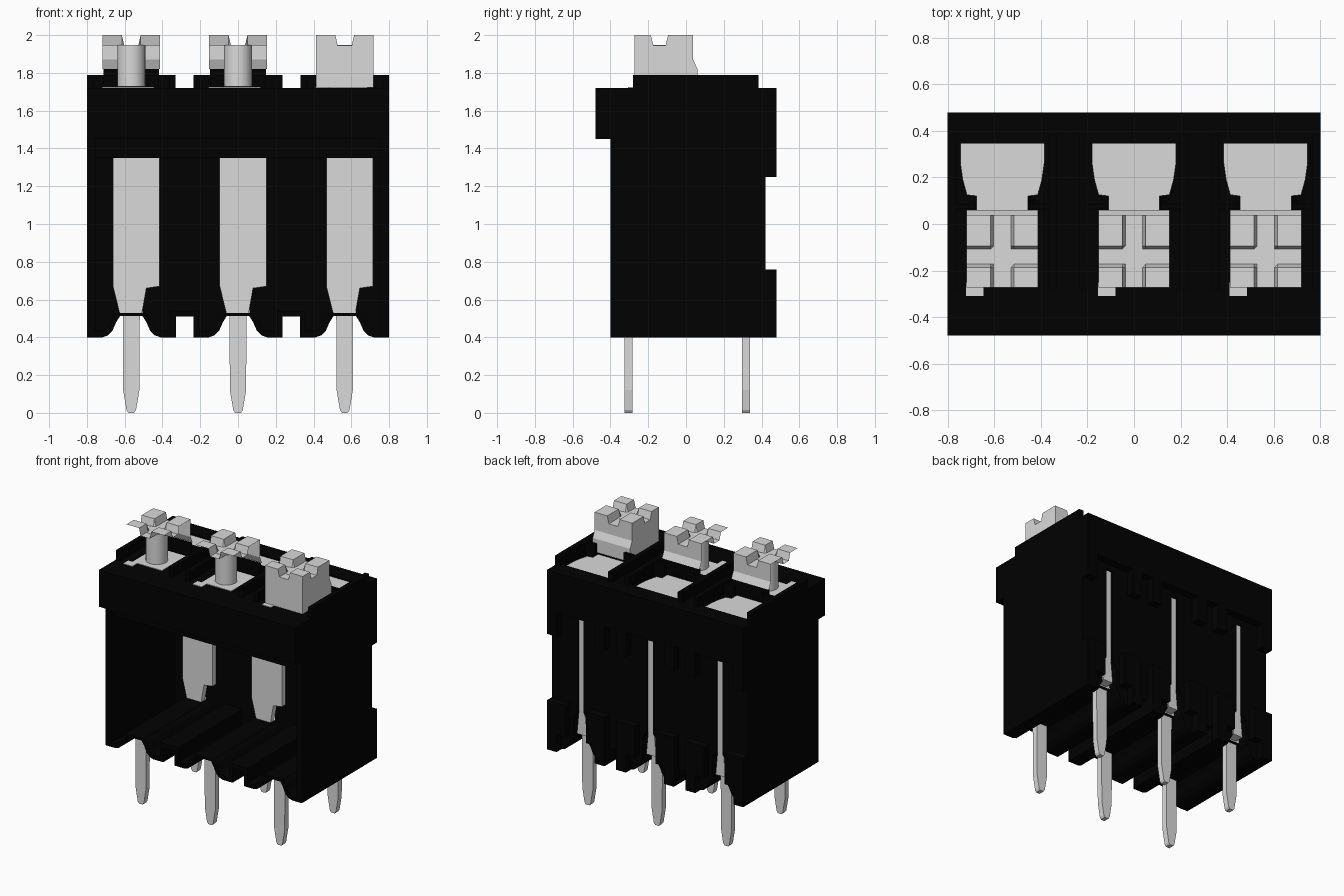
import bpy, bmesh, math
from mathutils import Vector

cube = bpy.data.objects.get("Cube")
if cube:
    bpy.data.objects.remove(cube, do_unlink=True)


def material(name, rgb):
    m = bpy.data.materials.new(name)
    m.use_nodes = True
    m.diffuse_color = (*rgb, 1)
    bsdf = next(n for n in m.node_tree.nodes if n.type == 'BSDF_PRINCIPLED')
    bsdf.inputs["Base Color"].default_value = (*rgb, 1)
    return m


BLACK = material("black plastic", (0.0004, 0.0004, 0.0004))
METAL = material("light grey metal", (0.70, 0.70, 0.70))
POLES = (-0.565, 0.0, 0.565)


def finish(name, bm, mat):
    bmesh.ops.recalc_face_normals(bm, faces=bm.faces)
    me = bpy.data.meshes.new(name)
    bm.to_mesh(me)
    bm.free()
    me.materials.append(mat)
    ob = bpy.data.objects.new(name, me)
    bpy.context.collection.objects.link(ob)
    return ob


def boxes(name, mat, *bounds):
    """One object from boxes given as (x0, x1, y0, y1, z0, z1)."""
    bm = bmesh.new()
    for x0, x1, y0, y1, z0, z1 in bounds:
        vs = bmesh.ops.create_cube(bm, size=1)["verts"]
        for v in vs:
            v.co = Vector(((x0 + x1) / 2 + v.co.x * (x1 - x0),
                           (y0 + y1) / 2 + v.co.y * (y1 - y0),
                           (z0 + z1) / 2 + v.co.z * (z1 - z0)))
    return finish(name, bm, mat)


def prism(name, mat, pts, lo, hi, axis='y'):
    """Extrude an outline in the xz plane (axis y) or the xy plane (axis z)."""
    place = (lambda a, b: (a, lo, b)) if axis == 'y' else (lambda a, b: (a, b, lo))
    bm = bmesh.new()
    face = bm.faces.new([bm.verts.new(place(a, b)) for a, b in pts])
    ext = bmesh.ops.extrude_face_region(bm, geom=[face])["geom"]
    step = (0, hi - lo, 0) if axis == 'y' else (0, 0, hi - lo)
    bmesh.ops.translate(bm, vec=step, verts=[v for v in ext if isinstance(v, bmesh.types.BMVert)])
    return finish(name, bm, mat)


def mirrored(c, half):
    """Left half outline as offsets, mirrored about x = c."""
    return [(c - a, z) for a, z in half] + [(c + a, z) for a, z in reversed(half)]


def corrugated(base, arch, notch):
    """Line across the model with an arch at each pole and notches between."""
    pts = [(-0.8, base)]
    for i, c in enumerate(POLES):
        pts += mirrored(c, arch)
        if i < 2:
            pts += mirrored(c + 0.2825, notch)
    return pts + [(0.8, base)]


# Corrugated floor and the slotted back wall
curve = [(0.155, 0.40), (0.125, 0.41), (0.10, 0.435), (0.08, 0.48), (0.06, 0.512)]
over = [(0.175, 0.43), (0.14, 0.44), (0.118, 0.465), (0.098, 0.505), (0.075, 0.528)]
slit = curve + [(0.06, 0.67), (0.025, 0.71), (0.025, 1.39)]
notch = [(0.047, 0.40), (0.047, 0.51)]
under = corrugated(0.40, curve, notch)
top = corrugated(0.43, over, [(0.075, 0.43), (0.075, 0.54)])
prism("floor", BLACK, under + top[::-1], -0.40, 0.345)
prism("back_wall", BLACK, corrugated(0.40, slit, notch) + [(0.8, 1.72), (-0.8, 1.72)], 0.345, 0.42)

# Side walls with stepped back edge
for s, side in ((1, "left"), (-1, "right")):
    a, b = sorted((s * 0.755, s * 0.80))
    boxes(side + "_wall", BLACK, (a, b, -0.40, 0.42, 0.40, 1.72),
          (a, b, 0.42, 0.478, 0.40, 0.76), (a, b, 0.42, 0.478, 1.25, 1.72))

# Back ribs: upper and lower rows, split by the slits and grooves
ribs = [(-0.8, 0.8, 0.42, 0.478, 1.43, 1.72)]
for c in POLES:
    for s in (-1, 1):
        a, b = sorted((c + s * 0.155, c + s * 0.235))
        ribs += [(a, b, 0.42, 0.478, 0.40, 0.76), (a, b, 0.42, 0.478, 1.25, 1.43)]
        a, b = sorted((c + s * 0.085, c + s * 0.155))
        ribs.append((a, b, 0.42, 0.478, 0.53, 0.76))
boxes("back_ribs", BLACK, *ribs)

# Front band, inner lip and thin deck around the openings
boxes("front_band", BLACK, (-0.8, 0.8, -0.478, -0.36, 1.45, 1.72),
      (-0.755, 0.755, -0.36, -0.32, 1.35, 1.72))
deck = [(-0.755, 0.755, -0.32, 0.06, 1.68, 1.72)]
for n in (-0.2825, 0.2825):
    deck.append((n - 0.0825, n + 0.0825, 0.06, 0.345, 1.68, 1.72))
boxes("top_deck", BLACK, *deck)

# Raised rims on both sides of each pole, with stops beside the clamp neck
rims = []
for c in POLES:
    for s in (-1, 1):
        a, b = sorted((c + s * 0.20, c + s * 0.235))
        rims.append((a, b, -0.28, 0.385, 1.72, 1.79))
        a, b = sorted((c + s * 0.115, c + s * 0.20))
        rims.append((a, b, 0.064, 0.085, 1.68, 1.79))
    rims.append((c - 0.148, c + 0.148, 0.045, 0.058, 1.72, 1.82))
boxes("raised_rims", BLACK, *rims)


# Button with a cross of grooves on top; the open kind keeps only its top and back
def button(name, c, closed):
    xs = [-0.153, -0.05, -0.037, 0.037, 0.05, 0.153]
    ys = [-0.273, -0.187, -0.172, -0.108, -0.095, 0.038]
    bm = bmesh.new()
    grid = [[bm.verts.new((c + x, y, 1.945 if i in (2, 3) or j in (2, 3) else 2.0))
             for j, y in enumerate(ys)] for i, x in enumerate(xs)]
    for i in range(5):
        for j in range(5):
            bm.faces.new((grid[i][j], grid[i + 1][j], grid[i + 1][j + 1], grid[i][j + 1]))
    rim = [e for e in bm.edges if e.is_boundary
           and (closed or all(v.co.y > 0.03 for v in e.verts))]
    levels = [(1.87, 0.038), (1.82, 0.061)] + ([(1.722, 0.061)] if closed else [])
    for z, back in levels:
        geom = bmesh.ops.extrude_edge_only(bm, edges=rim)["geom"]
        for v in (g for g in geom if isinstance(g, bmesh.types.BMVert)):
            v.co.z = z
            if v.co.y > 0.02:
                v.co.y = back
        rim = [g for g in geom if isinstance(g, bmesh.types.BMEdge)
               and abs(g.verts[0].co.z - z) < 1e-5 and abs(g.verts[1].co.z - z) < 1e-5]
    finish(name, bm, METAL)


def post(name, c):
    bm = bmesh.new()
    bmesh.ops.create_cone(bm, cap_ends=True, segments=32, radius1=0.074, radius2=0.074, depth=0.22)
    bmesh.ops.translate(bm, vec=(c, -0.138, 1.837), verts=bm.verts)
    ob = finish(name, bm, METAL)
    bpy.ops.object.select_all(action='DESELECT')
    ob.select_set(True)
    bpy.context.view_layer.objects.active = ob
    bpy.ops.object.shade_smooth_by_angle(angle=math.radians(35))


for c, side in zip(POLES, ("right", "middle", "left")):
    # Release button, its post, base and corner tab
    button(side + "_button", c, side == "left")
    post(side + "_post", c)
    boxes(side + "_button_base", METAL, (c - 0.12, c + 0.12, -0.25, 0.03, 1.71, 1.724),
          (c - 0.155, c - 0.08, -0.308, -0.25, 1.71, 1.724))

    # Wire clamp plate seen in the top opening
    half = [(0.11, 0.06), (0.11, 0.12), (0.152, 0.125), (0.17, 0.19), (0.18, 0.26), (0.18, 0.345)]
    prism(side + "_clamp", METAL, mirrored(c, half), 1.685, 1.71, 'z')

    # Front pin, then back contact plate with its pin and the rib filling the slit
    tip = [(0.015, 0.0), (0.025, 0.015), (0.043, 0.12)]
    pin = [(c - a, z) for a, z in reversed(tip)] + [(c + a, z) for a, z in tip]
    prism(side + "_front_pin", METAL, pin + [(c + 0.045, 0.52), (c - 0.045, 0.52)],
          -0.325, -0.283)
    plate = [(c + 0.045, 0.52), (c + 0.055, 0.52), (c + 0.08, 0.66), (c + 0.15, 0.67),
             (c + 0.15, 1.685), (c - 0.097, 1.685), (c - 0.097, 0.67), (c - 0.06, 0.52),
             (c - 0.045, 0.52)]
    prism(side + "_contact_and_back_pin", METAL, pin + plate, 0.297, 0.339)
    rib = [(c - 0.04, 0.54), (c + 0.04, 0.54), (c + 0.025, 0.70), (c + 0.025, 1.39),
           (c - 0.025, 1.39), (c - 0.025, 0.70)]
    prism(side + "_contact_rib", METAL, rib, 0.339, 0.405)
